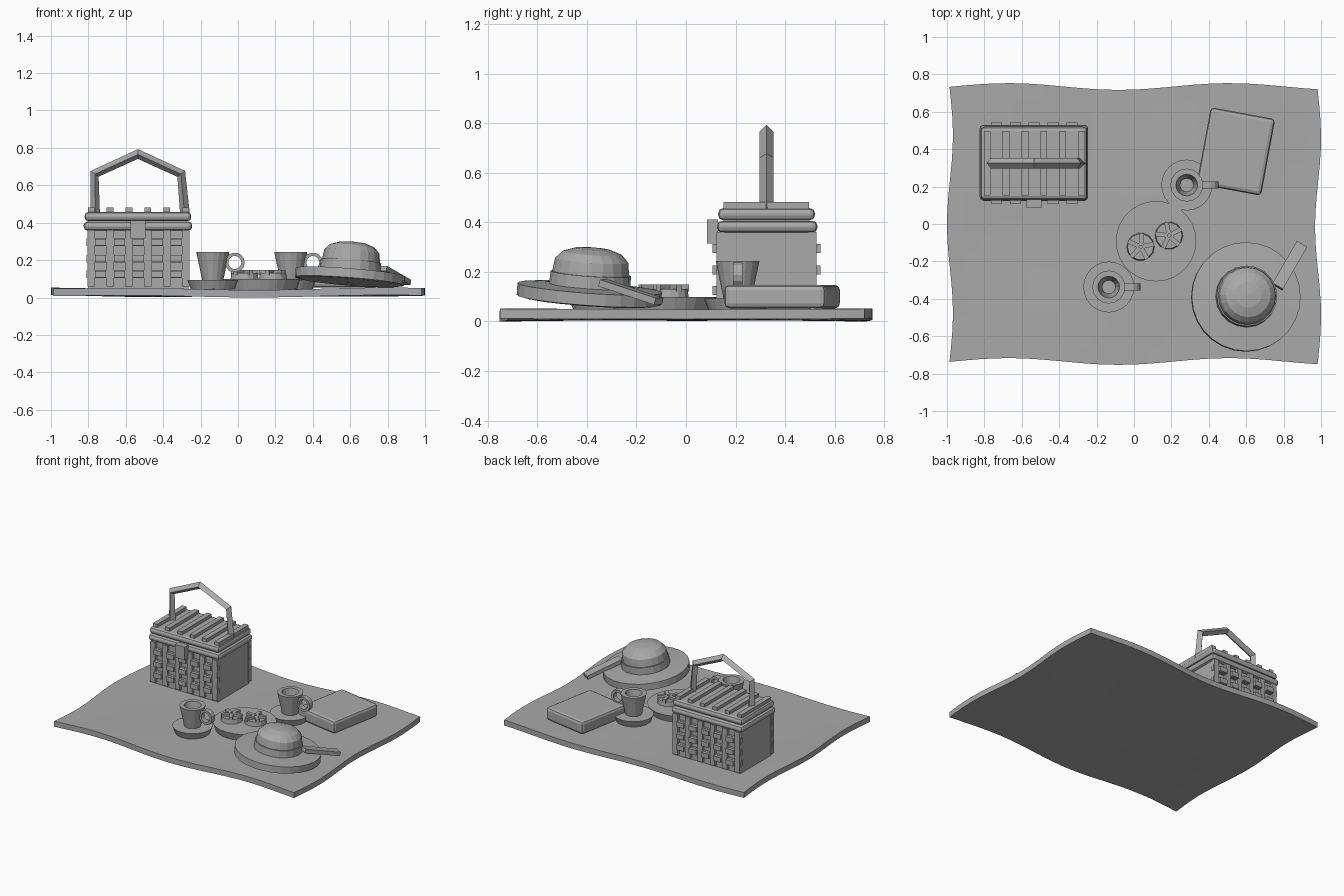
import bpy, bmesh
from math import sin, cos, pi, radians
from mathutils import Matrix, Vector

cube = bpy.data.objects.get("Cube")
if cube:
    bpy.data.objects.remove(cube, do_unlink=True)

grey = bpy.data.materials.new("plain_grey")
grey.use_nodes = True
grey.diffuse_color = (0.4, 0.4, 0.4, 1)
grey.node_tree.nodes["Principled BSDF"].inputs["Base Color"].default_value = (0.4, 0.4, 0.4, 1)


def finish(bm, name, matrix=Matrix()):
    bmesh.ops.recalc_face_normals(bm, faces=bm.faces)
    mesh = bpy.data.meshes.new(name)
    bm.to_mesh(mesh)
    bm.free()
    mesh.materials.append(grey)
    ob = bpy.data.objects.new(name, mesh)
    ob.matrix_world = matrix
    bpy.context.collection.objects.link(ob)
    return ob


def add_box(bm, lo, hi):
    lo, hi = Vector(lo), Vector(hi)
    size = hi - lo
    m = Matrix.Translation((lo + hi) / 2) @ Matrix.Diagonal((*size, 1))
    bmesh.ops.create_cube(bm, size=1, matrix=m)


def box(name, lo, hi, bevel=0, segments=2, matrix=Matrix()):
    bm = bmesh.new()
    add_box(bm, lo, hi)
    if bevel:
        bmesh.ops.bevel(bm, geom=bm.edges[:], offset=bevel, segments=segments,
                        profile=0.5, affect='EDGES')
    return finish(bm, name, matrix)


def lathe(name, profile, sides, matrix):
    """Spin a closed outline of (radius, height) points about z."""
    bm = bmesh.new()
    rings = []
    for r, z in profile:
        if r == 0:
            rings.append([bm.verts.new((0, 0, z))] * sides)
        else:
            rings.append([bm.verts.new((r * cos(2 * pi * i / sides), r * sin(2 * pi * i / sides), z))
                          for i in range(sides)])
    for a, b in zip(rings, rings[1:]):
        for i in range(sides):
            j = (i + 1) % sides
            quad = dict.fromkeys((a[i], a[j], b[j], b[i]))
            bm.faces.new(list(quad))
    return finish(bm, name, matrix)


def disc(name, x, y, low, high, base, top, sides):
    lathe(name, [(0, low), (base, low), (top, high), (0, high)], sides,
          Matrix.Translation((x, y, 0)))


# Wavy blanket
bm = bmesh.new()
bmesh.ops.create_grid(bm, x_segments=24, y_segments=18, size=1)
for v in bm.verts:
    x, y = v.co.x, v.co.y * 0.735
    v.co.x = x * 0.984 - 0.016 * cos(2 * pi * y / 0.95)
    v.co.y = y + 0.018 * cos(2 * pi * (x + 0.68) / 1.2)
    v.co.z = 0.047 + 0.004 * sin(5 * x + 1) * cos(4 * y) - 0.003 * cos(3 * x)
top = bm.faces[:]
ext = bmesh.ops.extrude_face_region(bm, geom=top, use_keep_orig=True)
for v in ext["geom"]:
    if isinstance(v, bmesh.types.BMVert):
        v.co.z -= 0.04
finish(bm, "blanket")

# Basket body, lid bands and latch
box("basket_body", (-0.80, 0.145, 0.045), (-0.265, 0.505, 0.37))
box("basket_rim", (-0.825, 0.125, 0.358), (-0.245, 0.53, 0.406), 0.02)
box("basket_lid", (-0.82, 0.13, 0.408), (-0.25, 0.52, 0.457), 0.02)
box("basket_latch", (-0.575, 0.085, 0.315), (-0.495, 0.13, 0.412))

# Woven strips on front and back, slats across the lid
weave, slats = bmesh.new(), bmesh.new()
for i in range(6):
    x = -0.785 + 0.101 * i
    add_box(slats, (x - 0.018, 0.152, 0.44), (x + 0.018, 0.497, 0.481))
    for y in (0.140, 0.510):
        add_box(weave, (x - 0.02, y - 0.016, 0.06), (x + 0.02, y + 0.016, 0.36))
for k, z in enumerate((0.125, 0.208, 0.295)):
    for y, out in ((0.140, -1), (0.510, 1)):
        add_box(weave, (-0.81, y - 0.012, z - 0.02), (-0.258, y + 0.012, z + 0.02))
        # raised pieces pass over alternate gaps
        for i in range(5):
            x = -0.735 + 0.101 * i
            add_box(weave, (x - 0.03, y + out * 0.015 - 0.018, z - 0.018),
                    (x + 0.03, y + out * 0.015 + 0.018, z + 0.018))
finish(weave, "basket_weave")
finish(slats, "lid_slats")

# Basket handle: diamond section swept along five points
bm = bmesh.new()
path = [(-0.762, 0.44), (-0.765, 0.66), (-0.535, 0.765), (-0.305, 0.66), (-0.285, 0.44)]
rings = []
for i, (x, z) in enumerate(path):
    a, b = path[max(i - 1, 0)], path[min(i + 1, len(path) - 1)]
    t = Vector((b[0] - a[0], 0, b[1] - a[1])).normalized()
    side = Vector((-t.z, 0, t.x))
    depth = Vector((0, 1, 0))
    rings.append([bm.verts.new(Vector((x, 0.325, z)) + d)
                  for d in (side * 0.028, depth * 0.028, side * -0.024, depth * -0.028)])
for a, b in zip(rings, rings[1:]):
    for i in range(4):
        j = (i + 1) % 4
        bm.faces.new((a[i], a[j], b[j], b[i]))
bm.faces.new(rings[0])
bm.faces.new(rings[-1])
finish(bm, "basket_handle")

# Cups with saucers and ring handles
for label, cx, cy in (("left", 0.282, 0.208), ("right", -0.135, -0.337)):
    disc(label + "_saucer", cx, cy, 0.04, 0.093, 0.115, 0.136, 24)
    lathe(label + "_cup", [(0, 0.09), (0.056, 0.09), (0.088, 0.243), (0.058, 0.243),
                           (0.036, 0.125), (0, 0.125)], 16, Matrix.Translation((cx, cy, 0)))
    stand = Matrix.Translation((cx + 0.118, cy, 0.187)) @ Matrix.Rotation(pi / 2, 4, 'X')
    lathe(label + "_cup_handle", [(0.035, -0.019), (0.053, -0.019), (0.053, 0.019),
                                  (0.035, 0.019), (0.035, -0.019)], 14, stand)

# Plate with two pastries, each topped by a five-armed star
disc("pastry_plate", 0.118, -0.092, 0.04, 0.098, 0.195, 0.215, 28)
for n, (cx, cy, turn) in enumerate(((0.035, -0.122, 0.2), (0.187, -0.062, 0.5))):
    disc("pastry_%d" % (n + 1), cx, cy, 0.095, 0.13, 0.075, 0.07, 14)
    bm = bmesh.new()
    for k in range(5):
        before = set(bm.verts)
        add_box(bm, (0.008, -0.012, 0.12), (0.073, 0.012, 0.148))
        bmesh.ops.rotate(bm, verts=[v for v in bm.verts if v not in before],
                         matrix=Matrix.Rotation(turn + k * 2 * pi / 5, 3, 'Z'))
    finish(bm, "pastry_star_%d" % (n + 1), Matrix.Translation((cx, cy, 0)))

# Tilted sun hat with band and ribbon tail
tilt = (Matrix.Translation((0.598, -0.39, 0.112)) @ Matrix.Rotation(radians(4.5), 4, 'Y')
        @ Matrix.Rotation(radians(-4), 4, 'X'))
lathe("hat_brim", [(0, -0.035), (0.27, -0.03), (0.292, -0.025), (0.292, 0.024),
                   (0.16, 0.032), (0, 0.032)], 28, tilt)
lathe("hat_crown", [(0, 0.02), (0.145, 0.02), (0.155, 0.085), (0.148, 0.135),
                    (0.12, 0.165), (0.07, 0.182), (0, 0.188)], 20, tilt)
lathe("hat_band", [(0.14, 0.03), (0.165, 0.03), (0.162, 0.082), (0.14, 0.082), (0.14, 0.03)], 20, tilt)
lie = (Matrix.Translation((0.832, -0.222, 0.118)) @ Matrix.Rotation(radians(-30), 4, 'Z')
       @ Matrix.Rotation(radians(-16), 4, 'X'))
box("hat_ribbon", (-0.032, -0.135, -0.014), (0.032, 0.135, 0.014), matrix=lie)

# Book lying at an angle
place = Matrix.Translation((0.545, 0.388, 0.1)) @ Matrix.Rotation(radians(-10.5), 4, 'Z')
box("book", (-0.175, -0.208, -0.047), (0.175, 0.208, 0.047), 0.02, 2, place)
